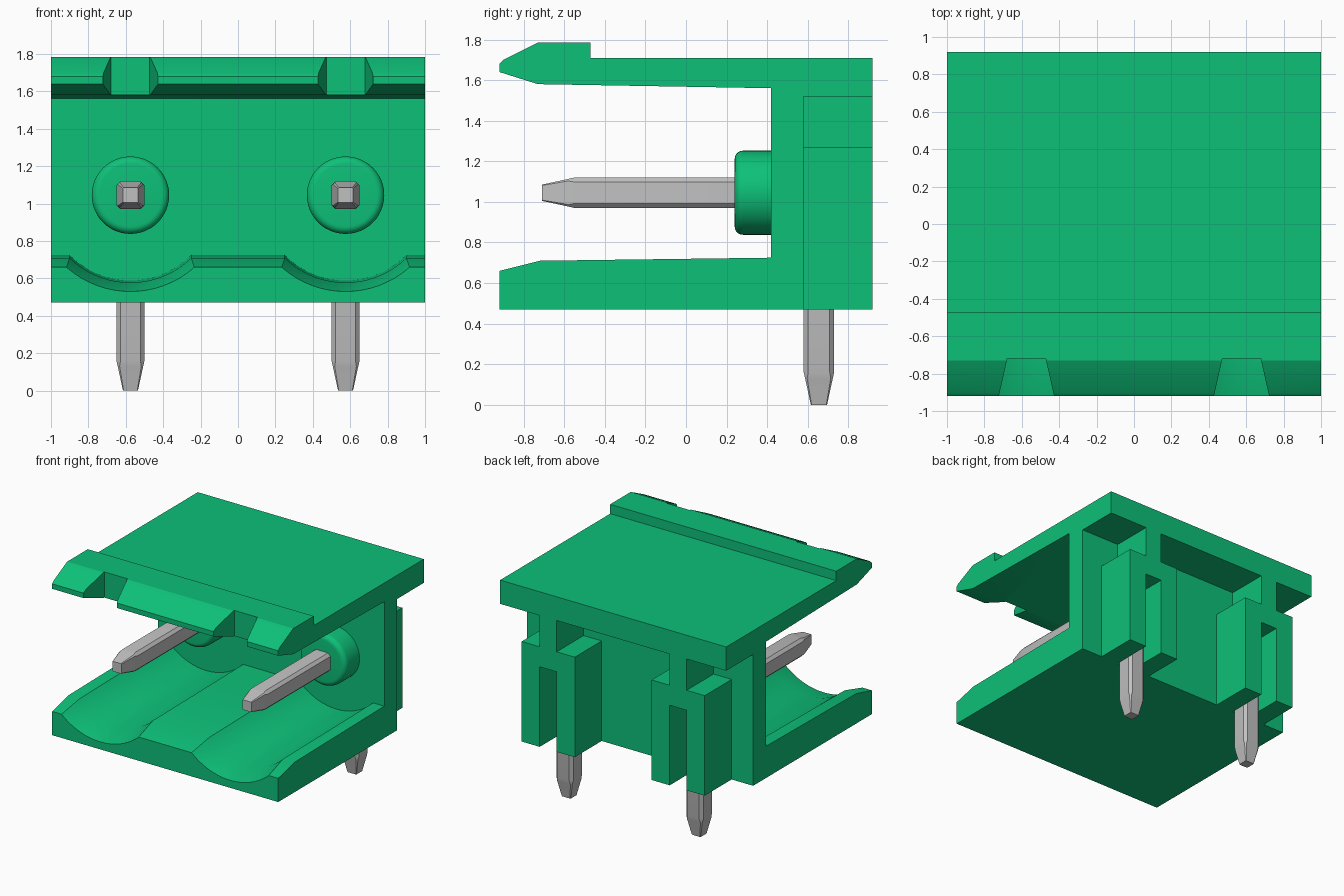
import bpy, bmesh, math

cube = bpy.data.objects.get("Cube")
if cube:
    bpy.data.objects.remove(cube, do_unlink=True)

PIN_X = 0.575      # sideways offset of each contact
PIN_Z = 1.045      # height of the mating contacts
PIN_Y = 0.655      # depth of the solder legs


def material(name, color, roughness):
    m = bpy.data.materials.new(name)
    m.use_nodes = True
    m.diffuse_color = color
    bsdf = m.node_tree.nodes["Principled BSDF"]
    bsdf.inputs["Base Color"].default_value = color
    bsdf.inputs["Roughness"].default_value = roughness
    return m


green = material("green plastic", (0.004, 0.53, 0.19, 1), 0.5)
silver = material("silver metal", (0.53, 0.53, 0.53, 1), 0.5)


def loft(name, rings, mat, smooth=True):
    """Skin matching closed rings of 3D points and cap both ends."""
    bm = bmesh.new()
    loops = [[bm.verts.new(p) for p in ring] for ring in rings]
    n = len(loops[0])
    for a, b in zip(loops, loops[1:]):
        for i in range(n):
            j = (i + 1) % n
            bm.faces.new((a[i], a[j], b[j], b[i]))
    bm.faces.new(loops[0])
    bm.faces.new(loops[-1])
    bmesh.ops.recalc_face_normals(bm, faces=bm.faces)
    mesh = bpy.data.meshes.new(name)
    bm.to_mesh(mesh)
    bm.free()
    mesh.materials.append(mat)
    obj = bpy.data.objects.new(name, mesh)
    bpy.context.collection.objects.link(obj)
    if smooth:
        shade(obj)
    return obj


def activate(obj):
    bpy.ops.object.select_all(action="DESELECT")
    obj.select_set(True)
    bpy.context.view_layer.objects.active = obj


def shade(obj):
    activate(obj)
    bpy.ops.object.shade_smooth_by_angle(angle=math.radians(25))


def cut(obj, cutter):
    mod = obj.modifiers.new("cut", "BOOLEAN")
    mod.operation = "DIFFERENCE"
    mod.solver = "EXACT"
    mod.object = cutter
    activate(obj)
    bpy.ops.object.modifier_apply(modifier=mod.name)
    bpy.data.objects.remove(cutter, do_unlink=True)


def round_rings(x, profile, sides):
    """Circles about the contact axis, from (y, radius) pairs."""
    angles = [2 * math.pi * i / sides for i in range(sides)]
    return [[(x + r * math.cos(a), y, PIN_Z + r * math.sin(a)) for a in angles]
            for y, r in profile]


def square_section(h, c):
    """Square of half-size h with corners chamfered by c."""
    k = h - c
    return [(h, -k), (h, k), (k, h), (-k, h), (-h, k), (-h, -k), (-k, -h), (k, -h)]


# Housing: C-shaped side profile pulled across the full width
profile = [(0.92, 1.71), (-0.47, 1.71), (-0.47, 1.785), (-0.73, 1.785),
           (-0.9, 1.7), (-0.92, 1.68), (-0.92, 1.64), (-0.73, 1.58),
           (0.42, 1.56), (0.42, 0.725), (-0.72, 0.71), (-0.92, 0.66),
           (-0.92, 0.47), (0.58, 0.47), (0.58, 1.52), (0.92, 1.52)]
housing = loft("housing", [[(x, y, z) for y, z in profile] for x in (-1, 1)],
               green, smooth=False)

# Rear tower outline: two prongs, a bridge and a rib up to the roof
half_tower = [(0.075, 1.11), (0.075, 0.47), (0.235, 0.47),
              (0.235, 1.27), (0.075, 1.27), (0.075, 1.52)]
tower = half_tower + [(-x, z) for x, z in reversed(half_tower)]

# Lengthwise profile shared by both ends of a contact: (distance, half, chamfer)
tip = [(0, 0.04, 0.004), (0.13, 0.068, 0.01), (0.16, 0.075, 0.022)]

for side, sign in (("right", -1), ("left", 1)):
    cx = sign * PIN_X

    # Round channel in the lower shelf, flared at its mouth
    cut(housing, loft("channel_cutter", round_rings(
        cx, [(-1, 0.535), (-0.92, 0.515), (-0.72, 0.467), (0.42, 0.457)], 72),
        green, smooth=False))

    # Tapered notch through the roof lip
    notch = [(-0.17, -1.02), (0.17, -1.02), (0.103, -0.72), (-0.103, -0.72)]
    cut(housing, loft("notch_cutter",
                      [[(cx + x, y, z) for x, y in notch] for z in (1.5, 1.9)],
                      green, smooth=False))

    loft(side + "_rear_tower",
         [[(cx + x, y, z) for x, z in tower] for y in (0.58, 0.92)],
         green, smooth=False)

    # Collar with a rounded front rim
    rim = [(0.28 - 0.04 * math.cos(t), 0.167 + 0.04 * math.sin(t))
           for t in (math.pi / 2 * i / 6 for i in range(7))]
    loft(side + "_collar", round_rings(cx, rim + [(0.43, 0.207)], 48), green)

    # Mating contact and solder leg
    contact = tip + [(PIN_Y + 0.71, 0.075, 0.022)]
    loft(side + "_contact",
         [[(cx + u, d - 0.71, PIN_Z + v) for u, v in square_section(h, c)]
          for d, h, c in contact], silver)
    leg = tip + [(1.11, 0.075, 0.022)]
    loft(side + "_solder_leg",
         [[(cx + u, PIN_Y + v, d) for u, v in square_section(h, c)]
          for d, h, c in leg], silver)

shade(housing)
